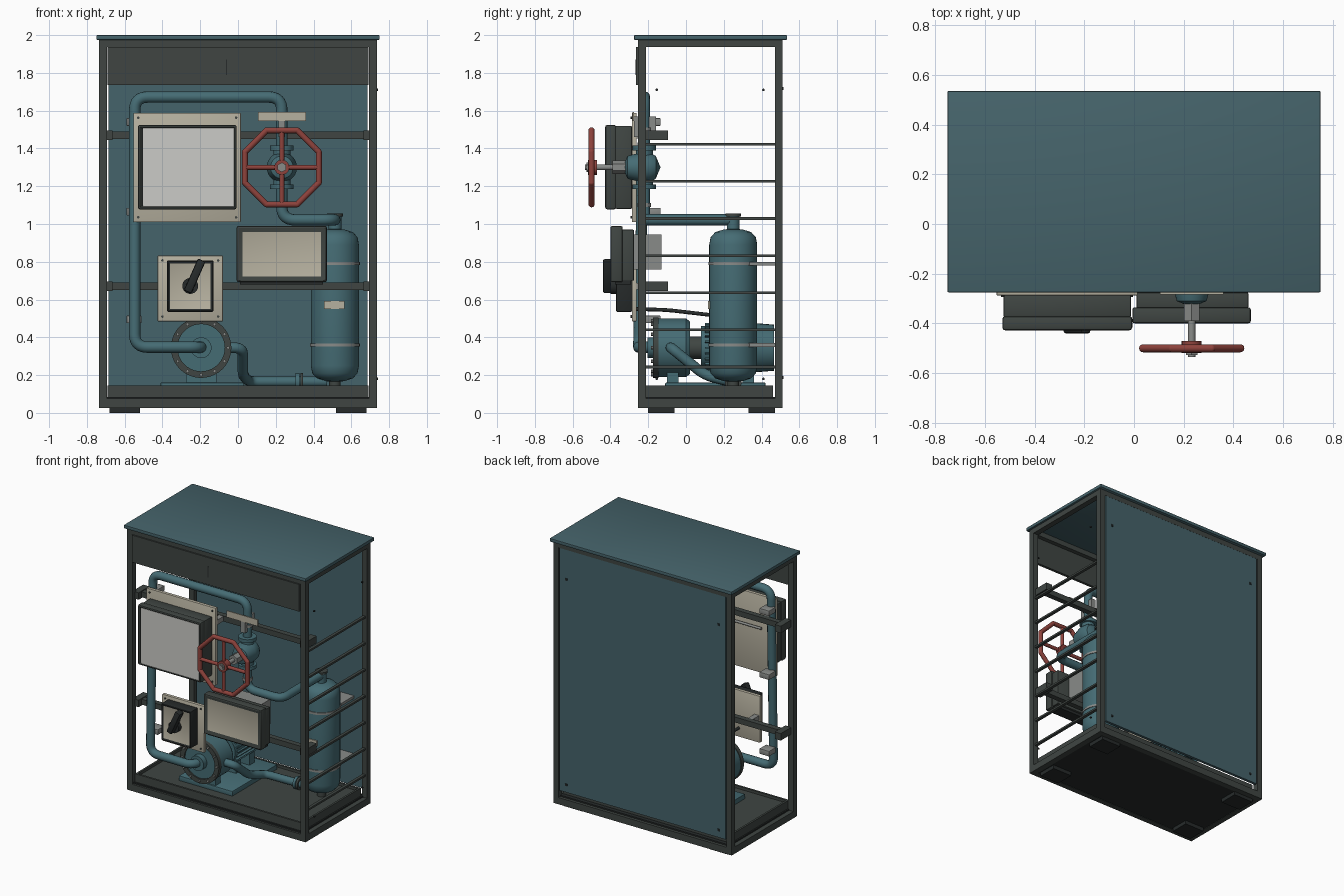
import bpy, bmesh, math
from mathutils import Vector, Matrix

cube = bpy.data.objects.get("Cube")
if cube:
    bpy.data.objects.remove(cube, do_unlink=True)


def material(name, r, g, b):
    m = bpy.data.materials.new(name)
    m.use_nodes = True
    m.diffuse_color = (r, g, b, 1)
    m.node_tree.nodes["Principled BSDF"].inputs["Base Color"].default_value = (r, g, b, 1)
    return m


TEAL = material("panel teal", .06, .125, .145)
PIPE = material("pipe teal", .06, .15, .175)
DARK = material("dark frame", .05, .06, .055)
BLACK = material("near black", .02, .024, .024)
BEIGE = material("beige plate", .47, .44, .35)
PALE = material("pale screen", .6, .6, .57)
GREY = material("steel grey", .25, .26, .25)
RED = material("wheel red", .27, .055, .045)


def finish(name, bm, *mats):
    bmesh.ops.recalc_face_normals(bm, faces=bm.faces)
    for f in bm.faces:
        f.smooth = True
    for e in bm.edges:
        e.smooth = e.is_manifold and e.calc_face_angle(0) < math.radians(35)
    me = bpy.data.meshes.new(name)
    bm.to_mesh(me)
    bm.free()
    for m in mats:
        me.materials.append(m)
    ob = bpy.data.objects.new(name, me)
    bpy.context.collection.objects.link(ob)
    return ob


def box(name, x, y, z, mat, bevel=0, inset=0, depth=0, face=None):
    """Box from (min, max) pairs; the front face may be inset and recoloured."""
    bm = bmesh.new()
    bmesh.ops.create_cube(bm, size=1)
    for v in bm.verts:
        v.co = [(a + b) / 2 + c * (b - a) for (a, b), c in zip((x, y, z), v.co)]
    if bevel:
        bmesh.ops.bevel(bm, geom=bm.edges[:], offset=bevel, segments=2, affect='EDGES', profile=.5)
    if inset:
        bm.normal_update()
        front = min(bm.faces, key=lambda f: f.calc_center_median().y)
        bmesh.ops.inset_region(bm, faces=[front], thickness=inset)
        bmesh.ops.translate(bm, verts=front.verts[:], vec=(0, depth, 0))
        front.material_index = 1
    return finish(name, bm, mat, face or mat)


def rod(name, a, b, r, mat, n=32, r2=None):
    a, b = Vector(a), Vector(b)
    bm = bmesh.new()
    turn = Vector((0, 0, 1)).rotation_difference(b - a).to_matrix().to_4x4()
    bmesh.ops.create_cone(bm, cap_ends=True, segments=n, radius1=r, radius2=r if r2 is None else r2,
                          depth=(b - a).length, matrix=Matrix.Translation((a + b) / 2) @ turn)
    return finish(name, bm, mat)


def lathe(name, profile, centre, mat, axis='Z', n=40):
    """Revolve (radius, height) points."""
    bm = bmesh.new()
    vs = [bm.verts.new((r, 0, h)) for r, h in profile]
    es = [bm.edges.new(p) for p in zip(vs, vs[1:])]
    bmesh.ops.spin(bm, geom=vs + es, cent=(0, 0, 0), axis=(0, 0, 1), angle=math.tau, steps=n)
    bmesh.ops.remove_doubles(bm, verts=bm.verts, dist=1e-4)
    turn = Matrix.Rotation(-math.pi / 2 if axis == 'Y' else 0, 4, 'X')
    bmesh.ops.transform(bm, verts=bm.verts, matrix=Matrix.Translation(centre) @ turn)
    return finish(name, bm, mat)


def pipe(name, points, r, mat, bend=.07):
    """Round tube along a path with softened corners."""
    p = [Vector(q) for q in points]
    path = [p[0]]
    for a, b, c in zip(p, p[1:], p[2:]):
        s, e = b + (a - b).normalized() * bend, b + (c - b).normalized() * bend
        path += [s.lerp(b, t / 8).lerp(b.lerp(e, t / 8), t / 8) for t in range(9)]
    path.append(p[-1])
    cu = bpy.data.curves.new(name, 'CURVE')
    cu.dimensions = '3D'
    cu.bevel_depth, cu.bevel_resolution, cu.use_fill_caps = r, 4, True
    sp = cu.splines.new('POLY')
    sp.points.add(len(path) - 1)
    for q, v in zip(sp.points, path):
        q.co = (*v, 1)
    cu.materials.append(mat)
    ob = bpy.data.objects.new(name, cu)
    bpy.context.collection.objects.link(ob)
    sp.use_smooth = True
    return ob


# Cabinet: roof, posts, rails, floor, feet, back and header
box("roof", (-.75, .75), (-.275, .535), (1.975, 2), TEAL, .004)
for sx in (-1, 1):
    xs = sorted((sx * .693, sx * .735))
    for y in (-.255, .47):
        box("post", xs, (y, y + .042), (.025, 1.975), DARK)
    for z in ((.025, .075), (1.937, 1.975)):
        box("side_rail", xs, (-.255, .512), z, DARK)
    for y in (-.2, .33):
        box("foot", sorted((sx * .52, sx * .68)), (y, y + .14), (0, .028), BLACK)
    for z in (1.71, .18):
        for y in (-.155, .41):
            box("back_screw", sorted((sx * .62, sx * .635)), (.508, .517), (z, z + .015), BLACK)
            if sx > 0:
                rod("side_screw", (.732, y, z), (.742, y, z), .007, BLACK, 10)
for y in (-.255, .47):
    for z in ((.025, .075), (1.937, 1.975)):
        box("cross_rail", (-.735, .735), (y, y + .042), z, DARK)
box("floor", (-.7, .7), (-.24, .49), (.028, .085), BLACK)
box("drip_tray", (-.69, .69), (-.228, .46), (.08, .125), DARK)
for y in (-.228, .445):
    box("tray_lip", (-.69, .69), (y, y + .015), (.08, .145), DARK)
for x in (-.69, .675):
    box("tray_lip", (x, x + .015), (-.228, .46), (.08, .145), DARK)
box("back_panel", (-.685, .685), (.49, .511), (.13, 1.937), TEAL)
box("header_panel", (-.69, .69), (-.265, -.245), (1.735, 1.937), DARK)
box("header_slot", (-.063, -.057), (-.268, -.264), (1.79, 1.87), BLACK)

# Side guard bars and the two equipment rails
for i in range(7):
    z = .243 + i * .1965
    box("guard_bar", (.7, .722), (-.215, .472), (z - .007, z + .007), DARK)
for z in (.67, 1.47):
    box("equipment_rail", (-.69, .69), (-.185, -.145), (z - .02, z + .02), DARK)
    for x in (-.715, .665):
        box("rail_bracket", (x, x + .05), (-.22, -.095), (z - .026, z + .026), DARK)

# Main pipe run with clamps
PY, VX, VZ = -.22, .232, 1.3
pipe("main_pipe", [(-.195, -.15, .348), (-.195, -.25, .348), (-.547, -.25, .348), (-.547, PY, 1.672),
                   (VX, PY, 1.672), (VX, PY, 1.022), (.513, PY, 1.022), (.513, .25, 1.022)], .03, PIPE)
for z in (1.54, 1.065, .495):
    box("pipe_clamp", (-.59, -.51), (-.215, -.135), (z - .02, z + .02), GREY, .004)

# Valve with octagonal handwheel
lathe("valve_body", [(0, -.1), (.06, -.075), (.08, 0), (.075, .05), (.06, .075), (0, .1)],
      (VX, -.235, VZ), PIPE, 'Y')
for s in (-1, 1):
    rod("valve_neck", (VX, PY, VZ), (VX, PY, VZ + s * .1), .045, PIPE)
    rod("valve_flange", (VX, PY, VZ + s * .09), (VX, PY, VZ + s * .115), .062, PIPE)
    rod("pipe_collar", (VX, PY, VZ + s * .19), (VX, PY, VZ + s * .21), .036, GREY)
rod("valve_bonnet", (VX, -.32, VZ), (VX, -.39, VZ), .036, GREY, 6)
rod("valve_stem", (VX, -.38, VZ), (VX, -.535, VZ), .015, GREY, 16)
rod("wheel_hub", (VX, -.47, VZ), (VX, -.52, VZ), .04, RED, 24)
rod("hub_nut", (VX, -.515, VZ), (VX, -.528, VZ), .026, GREY, 6)
corners = [(VX + .212 * math.cos(a), -.5, VZ + .212 * math.sin(a))
           for a in (math.pi / 8 + math.pi / 4 * k for k in range(8))]
for a, b in zip(corners, corners[1:] + corners[:1]):
    rod("wheel_rim", a, b, .016, RED, 12)
    bm = bmesh.new()
    bmesh.ops.create_uvsphere(bm, u_segments=12, v_segments=8, radius=.016, matrix=Matrix.Translation(a))
    finish("rim_corner", bm, RED)
for dx, dz in ((.196, 0), (0, .196)):
    rod("wheel_spoke", (VX - dx, -.5, VZ - dz), (VX + dx, -.5, VZ + dz), .013, RED, 12)
box("valve_label", (.105, .36), (-.283, -.275), (1.545, 1.593), BEIGE)
box("label_bracket", (.215, .25), (-.276, -.16), (1.46, 1.57), GREY)


# Mounting plates with corner bolts and standoffs
def mount(name, x, z, rail):
    box(name, x, (-.287, -.262), z, BEIGE, .003)
    for bx in (x[0] + .025, x[1] - .025):
        for bz in (z[0] + .025, z[1] - .025):
            rod("plate_bolt", (bx, -.28, bz), (bx, -.293, bz), .007, DARK, 10)
        box("standoff", (bx - .02, bx + .02), (-.265, -.18), (rail - .018, rail + .018), GREY)


mount("large_plate", (-.553, .015), (1.01, 1.588), 1.47)
box("display_case", (-.525, -.012), (-.375, -.285), (1.08, 1.52), DARK, .008)
box("display_door", (-.53, -.007), (-.428, -.37), (1.077, 1.525), DARK, .012, .012, .006, BLACK)
box("display_screen", (-.502, -.022), (-.426, -.42), (1.09, 1.508), PALE)
rod("plate_back_rod", (-.45, -.245, 1.35), (-.1, -.245, 1.35), .009, GREY, 12)

mount("switch_plate", (-.425, -.08), (.485, .832), .67)
box("switch_case", (-.375, -.13), (-.37, -.285), (.535, .808), BLACK, .006, .014, .005, BEIGE)
rod("switch_dial", (-.253, -.36, .672), (-.253, -.4, .672), .042, BLACK, 24)
handle = box("switch_handle", (-.022, .022), (-.44, -.385), (-.035, .15), BLACK, .01)
handle.matrix_world = Matrix.Translation((-.253, 0, .672)) @ Matrix.Rotation(.42, 4, 'Y')

box("control_case", (.01, .46), (-.34, -.275), (.7, .97), DARK, .006)
box("control_door", (-.007, .47), (-.4, -.335), (.692, .99), DARK, .01, .03, .008, BEIGE)
box("control_sill", (.01, .45), (-.375, -.29), (.68, .7), BLACK)
box("control_bracket", (.12, .36), (-.28, -.13), (.76, .945), GREY)

# Tank with straps and wall brackets
TX, TY = .513, .25
lathe("tank", [(0, .165), (.05, .168), (.095, .183), (.12, .21), (.127, .25), (.127, .89),
               (.12, .93), (.095, .957), (.05, .971), (0, .975)], (TX, TY, 0), PIPE)
rod("tank_neck", (TX, TY, .965), (TX, TY, 1.04), .034, PIPE)
rod("tank_cap", (TX, TY, 1.04), (TX, TY, 1.055), .042, DARK)
rod("tank_drain", (TX, TY, .12), (TX, TY, .18), .03, DARK)
for z in (.36, .79):
    rod("tank_strap", (TX, TY, z - .008), (TX, TY, z + .008), .132, GREY, 40)
    box("tank_wall_bracket", (TX - .1, TX + .1), (.33, .49), (z - .01, z + .01), GREY)
box("tank_label", (.455, .565), (.117, .126), (.55, .592), BEIGE)

# Pump
CX, CZ = -.195, .345
lathe("pump_volute", [(0, -.165), (.14, -.165), (.155, -.15), (.155, 0), (.14, .02), (0, .02)],
      (CX, 0, CZ), PIPE, 'Y')
lathe("pump_ring", [(.125, -.175), (.16, -.175), (.16, -.145), (.125, -.145), (.125, -.175)],
      (CX, 0, CZ), DARK, 'Y')
for k in range(12):
    a = math.tau * k / 12
    x, z = CX + .143 * math.cos(a), CZ + .143 * math.sin(a)
    rod("ring_bolt", (x, -.172, z), (x, -.184, z), .009, GREY, 6)
rod("intake_collar", (CX, -.16, CZ), (CX, -.205, CZ), .055, PIPE)
rod("pump_coupling", (CX, .01, CZ), (CX, .1, CZ), .06, DARK)

# Motor with cooling fins, terminal box and plinth
rod("motor_body", (CX, .08, CZ), (CX, .39, CZ), .115, PIPE)
rod("fan_cover", (CX, .37, CZ), (CX, .465, CZ), .13, PIPE, 32, .122)
for k in range(24):
    fin = box("motor_fin", (.105, .13), (.1, .37), (-.004, .004), PIPE)
    fin.matrix_world = Matrix.Translation((CX, 0, CZ)) @ Matrix.Rotation(math.tau * k / 24, 4, 'Y')
box("terminal_box", (CX - .06, CX + .06), (.15, .29), (CZ + .11, CZ + .175), DARK, .006)
box("pump_plinth", (-.41, .03), (-.11, .42), (.12, .16), PIPE, .004)
for y in (-.1, .14, .3):
    box("pump_stand", (CX - .08, CX + .08), (y, y + .06), (.15, .25), PIPE)
pipe("motor_cable", [(-.25, -.27, .55), (-.25, -.1, .545), (CX, .2, .51)], .01, BLACK, .05)

# Pump outlet to tank base
pipe("outlet_pipe", [(-.1, -.08, .345), (.025, -.08, .345), (.025, .1, .2), (.06, .24, .165),
                     (.47, .25, .165)], .028, PIPE, .05)
rod("outlet_flange", (.305, .25, .165), (.325, .25, .165), .045, PIPE)
rod("outlet_flange", (.33, .25, .165), (.345, .25, .165), .045, DARK)
